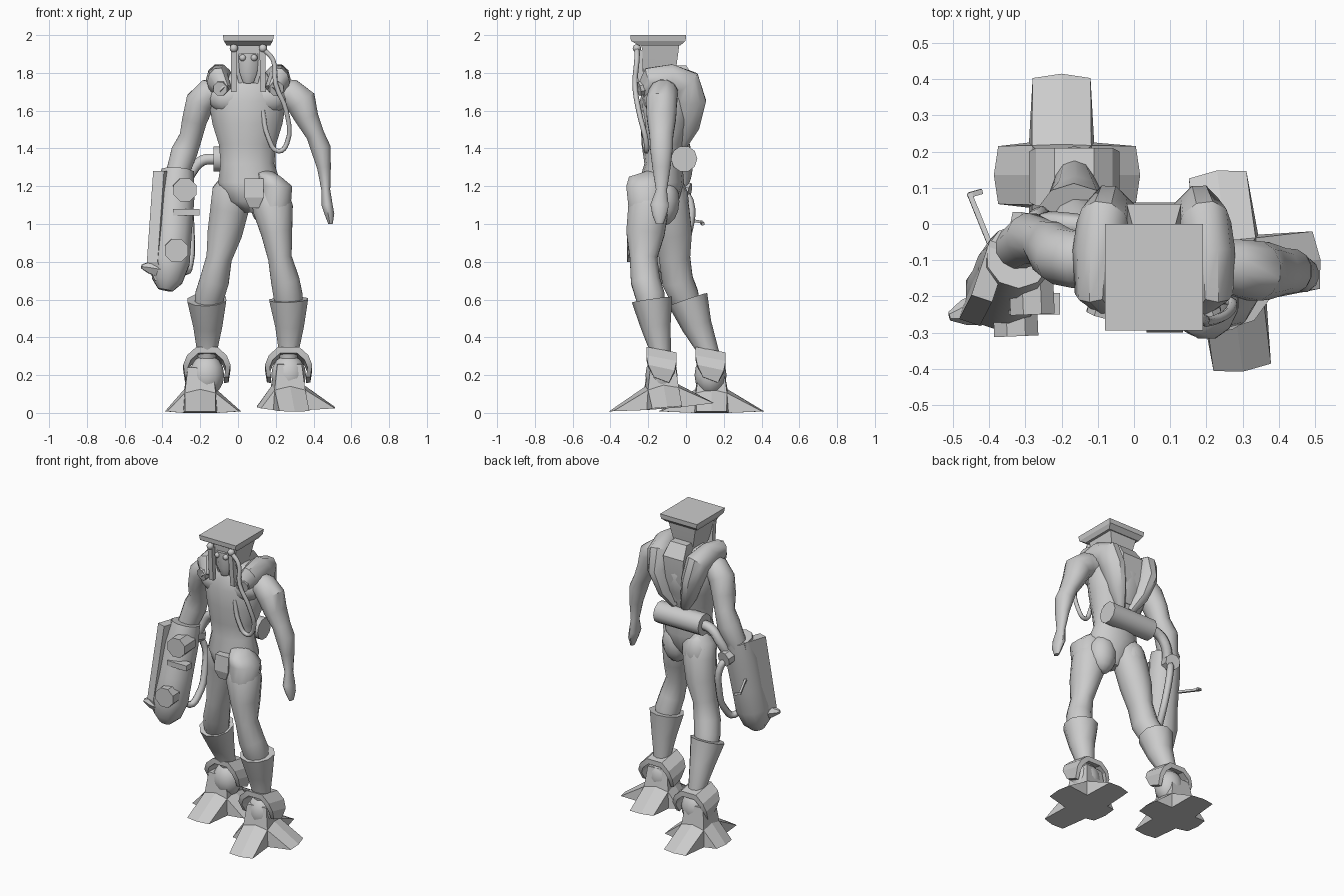
import bpy, bmesh, math
from mathutils import Vector

cube = bpy.data.objects.get("Cube")
if cube:
    bpy.data.objects.remove(cube)

grey = bpy.data.materials.new("plain grey")
grey.use_nodes = True
colour = (.6, .6, .6, 1)
grey.diffuse_color = colour
grey.node_tree.nodes["Principled BSDF"].inputs["Base Color"].default_value = colour

X, Y, Z = Vector((1, 0, 0)), Vector((0, 1, 0)), Vector((0, 0, 1))
MID = .055          # middle of the upper body
SIDES = (("right", -1), ("left", 1))


def activate(obj):
    bpy.ops.object.select_all(action='DESELECT')
    obj.select_set(True)
    bpy.context.view_layer.objects.active = obj


def finish(name, bm, angle=40):
    """Turn a bmesh into a named, shaded object."""
    bmesh.ops.recalc_face_normals(bm, faces=bm.faces)
    mesh = bpy.data.meshes.new(name)
    bm.to_mesh(mesh)
    bm.free()
    obj = bpy.data.objects.new(name, mesh)
    bpy.context.collection.objects.link(obj)
    mesh.materials.append(grey)
    activate(obj)
    bpy.ops.object.shade_smooth_by_angle(angle=math.radians(angle))


def loft(name, stations, sides=12, ref=Y, flat=False, angle=40):
    """Skin elliptical rings (x, y, z, width radius, depth radius) along a path."""
    bm = bmesh.new()
    centres = [Vector(s[:3]) for s in stations]
    rings = []
    for i, s in enumerate(stations):
        t = centres[min(i + 1, len(centres) - 1)] - centres[max(i - 1, 0)]
        t = Z if flat else t.normalized()
        u = ref.cross(t).normalized()
        v = t.cross(u)
        ring = []
        for k in range(sides):
            a = math.tau * (k + .5) / sides
            ring.append(bm.verts.new(centres[i] + u * s[3] * math.cos(a) + v * s[-1] * math.sin(a)))
        rings.append(ring)
    for low, high in zip(rings, rings[1:]):
        for k in range(sides):
            n = (k + 1) % sides
            bm.faces.new((low[k], low[n], high[n], high[k]))
    bm.faces.new(rings[0])
    bm.faces.new(rings[-1])
    finish(name, bm, angle)


def rod(name, a, b, r, sides=8):
    along = Vector(b) - Vector(a)
    ref = Y if abs(along.normalized().y) < .7 else X
    loft(name, [(*a, r), (*b, r)], sides, ref)


def block(name, stations, ref=Y):
    """Four-sided tapering solid; each station is x, y, z, half width, half depth."""
    k = math.sqrt(2)
    loft(name, [(*s[:3], s[3] * k, s[4] * k) for s in stations], 4, ref, True, 20)


def ball(name, centre, size):
    bm = bmesh.new()
    bmesh.ops.create_uvsphere(bm, u_segments=12, v_segments=8, radius=1)
    bmesh.ops.scale(bm, vec=size, verts=bm.verts)
    bmesh.ops.translate(bm, vec=centre, verts=bm.verts)
    finish(name, bm, 60)


def hose(name, points, r):
    """Smooth bent tube through a few points."""
    curve = bpy.data.curves.new(name, 'CURVE')
    curve.dimensions = '3D'
    curve.bevel_depth, curve.bevel_resolution, curve.resolution_u = r, 1, 4
    curve.use_fill_caps = True
    spline = curve.splines.new('BEZIER')
    spline.bezier_points.add(len(points) - 1)
    for bp, co in zip(spline.bezier_points, points):
        bp.co = co
        bp.handle_left_type = bp.handle_right_type = 'AUTO'
    curve.materials.append(grey)
    obj = bpy.data.objects.new(name, curve)
    bpy.context.collection.objects.link(obj)
    activate(obj)
    bpy.ops.object.convert(target='MESH')


def foot(name, cx, cy, turn, outer, inner, pitch):
    """Four-toed star foot with a raised ankle block; pitch lifts the heel."""
    bm = bmesh.new()

    def vert(x, y, z):
        c, s = math.cos(turn), math.sin(turn)
        return bm.verts.new((cx + x * c - y * s, cy + x * s + y * c, z + pitch * (y + .28)))

    signs = [(-1, -1), (1, -1), (1, 1), (-1, 1)]
    base, mid, top = [[vert(r * sx, r * sy, z) for sx, sy in signs]
                      for r, z in ((.09, 0), (.082, .105), (.065, .24))]
    outline = []
    toes = ((-Y, .268), (X, outer), (Y, .268), (-X, inner))
    for i, (d, length) in enumerate(toes):
        n = (i + 1) % 4
        side = Z.cross(d)
        left, right = [vert(*(d * length + side * w).xy, .008) for w in (-.08, .08)]
        tip = vert(*(d * (length + .012)).xy, .008)
        ridge = vert(*(d * .085).xy, .125)
        bm.faces.new((left, tip, ridge, mid[i]))
        bm.faces.new((tip, right, mid[n], ridge))
        bm.faces.new((left, mid[i], base[i]))
        bm.faces.new((right, base[n], mid[n]))
        bm.faces.new((mid[i], ridge, mid[n], top[n], top[i]))
        outline += [base[i], left, tip, right]
    bm.faces.new(outline)
    bm.faces.new(top)
    finish(name, bm, 15)


def ankle_cuff(name, cx, cy):
    """Horseshoe band arching over the ankle, deeper at its top."""
    bm = bmesh.new()
    half = [(.115, .175, .04), (.125, .24, .07), (.105, .29, .08), (.055, .335, .08)]
    outer = half + [(-x, z, d) for x, z, d in reversed(half)]
    rows = [[bm.verts.new((cx + x * k, cy + s * d, .17 + (z - .17) * k - s * .015)) for x, z, d in outer]
            for s, k in ((-1, 1), (-1, .8), (1, .8), (1, 1))]
    for a, b in zip(rows, rows[1:] + rows[:1]):
        for k in range(len(outer) - 1):
            bm.faces.new((a[k], a[k + 1], b[k + 1], b[k]))
    for k in (0, -1):
        bm.faces.new([row[k] for row in rows])
    finish(name, bm, 25)


# Torso and pelvis
loft("torso", [(.07, -.13, 1.06, .035, .05), (.065, -.14, 1.12, .12, .1), (.06, -.13, 1.22, .17, .12),
               (.05, -.12, 1.32, .145, .1), (.05, -.12, 1.42, .155, .115), (.05, -.1, 1.53, .19, .14),
               (.05, -.095, 1.65, .21, .15), (.05, -.1, 1.74, .2, .12), (MID, -.11, 1.8, .09, .08)], 14, flat=True)
for side, s in SIDES:
    ball(side + "_chest", (MID + s * .095, -.155, 1.665), (.115, .075, .085))
    ball(side + "_buttock", (MID + s * .095, -.095 - s * .025, 1.12), (.09, .085, .13))
block("loin_plate", [(.085, -.265, 1.085, .025, .02), (.085, -.26, 1.14, .05, .04), (.085, -.25, 1.24, .05, .04)])
loft("hip_crest", [(.19, -.21, 1.06, .09, .095), (.2, -.21, 1.2, .09, .11), (.17, -.21, 1.25, .06, .095),
                   (.13, -.16, 1.28, .05, .05)], 12, flat=True, angle=60)

# Collar rolls over both shoulders, meeting low on the back
for side, s in SIDES:
    loft(side + "_collar_roll",
         [(MID + s * a, y, z, w, d) for a, y, z, w, d in
          ((.12, -.22, 1.7, .05, .04), (.16, -.18, 1.755, .08, .06), (.155, -.08, 1.765, .085, .07),
           (.14, -.005, 1.74, .09, .075), (.125, .02, 1.65, .09, .065), (.085, .005, 1.52, .07, .05),
           (.035, -.02, 1.42, .03, .03))], 10, X)
    rod(side + "_collar_plug", (MID + s * .13, -.18, 1.73), (MID + s * .15, -.25, 1.715), .04)
block("back_panel", [(MID, -.03, 1.45, .03, .04), (MID, -.005, 1.62, .06, .055),
                     (MID, -.0, 1.76, .075, .055), (MID, -.05, 1.84, .06, .05)])

# Head with its flat flared cap
block("head", [(MID, -.14, 1.74, .05, .07), (MID, -.14, 1.84, .075, .09), (MID, -.135, 1.95, .1, .1)])
block("cap", [(MID, -.14, 1.945, .115, .11), (MID, -.147, 1.97, .13, .145), (MID, -.147, 2, .135, .147)])
loft("face", [(MID, -.21, 1.75, .03, .03), (MID, -.22, 1.8, .05, .04), (MID, -.21, 1.9, .06, .05)], 8)
for side, s in SIDES:
    ball(side + "_eye", (MID + s * .03, -.25, 1.88), (.018, .018, .018))
    ball(side + "_head_knob", (MID + s * .077, -.26, 1.93), (.022, .022, .022))
    block(side + "_cheek_bar", [(MID + s * .078, -.235, 1.7, .014, .014), (MID + s * .075, -.25, 1.92, .016, .018)])
hose("breathing_hose", [(.13, -.26, 1.93), (.185, -.26, 1.87), (.2, -.27, 1.74), (.255, -.25, 1.6),
                        (.26, -.21, 1.43), (.215, -.21, 1.385), (.16, -.22, 1.46), (.13, -.22, 1.6)], .014)

# Arms
loft("left_arm", [(.2, -.11, 1.7, .07), (.28, -.12, 1.69, .08), (.335, -.13, 1.645, .085), (.365, -.13, 1.56, .065, .08),
                  (.41, -.13, 1.47, .05, .065), (.438, -.13, 1.4, .055, .062), (.455, -.13, 1.3, .038, .05),
                  (.465, -.13, 1.18, .024, .03), (.472, -.14, 1.1, .03, .05), (.485, -.14, 1.05, .026, .04),
                  (.49, -.14, 1, .012, .02)])
loft("right_arm", [(-.08, -.1, 1.7, .07), (-.155, -.1, 1.69, .08), (-.2, -.09, 1.645, .08), (-.23, -.07, 1.55, .068, .08),
                   (-.25, -.05, 1.46, .062), (-.285, -.04, 1.38, .072), (-.33, -.07, 1.24, .06)])

# Legs, boots and feet
loft("left_leg", [(.14, -.16, 1.24, .06, .06), (.165, -.19, 1.17, .1, .1), (.185, -.2, 1.08, .11, .11),
                  (.205, -.215, .95, .085, .105), (.222, -.225, .82, .065, .075), (.25, -.215, .7, .078, .08),
                  (.265, -.19, .62, .08), (.268, -.18, .55, .07)])
loft("right_leg", [(-.01, -.11, 1.25, .07, .07), (-.03, -.1, 1.17, .11, .1), (-.045, -.08, 1.08, .105, .1),
                   (-.07, -.065, .95, .095, .1), (-.1, -.06, .82, .07, .085), (-.125, -.045, .7, .08, .085),
                   (-.15, -.01, .62, .08), (-.16, .01, .55, .07)])
for side, x, top_y, ankle_y in (("left", .268, -.18, -.13), ("right", -.165, .01, .13)):
    loft(side + "_boot", [(x, top_y, .6, .108), (x + .005, top_y * .6 + ankle_y * .4, .46, .08),
                          (x, ankle_y, .3, .05), (x, ankle_y, .2, .05)], 10)
    ball(side + "_ankle", (x, ankle_y, .2), (.092, .085, .11))
    ankle_cuff(side + "_cuff", x, ankle_y)
foot("left_foot", .265, -.13, .127, .24, .155, .08)
foot("right_foot", -.2, .135, math.pi, .175, .205, 0)

# Tank across the lower back with its feed hose
rod("back_tank", (-.13, -.01, 1.345), (.2, -.01, 1.345), .07, 10)
hose("tank_hose", [(-.11, -.01, 1.345), (-.19, .0, 1.335), (-.25, .0, 1.27), (-.29, -.03, 1.18)], .032)

# Arm cannon
loft("cannon_body", [(-.32, -.09, 1.28, .09), (-.33, -.12, 1.15, .105), (-.345, -.16, .95, .105),
                     (-.36, -.19, .8, .11), (-.375, -.205, .7, .085), (-.385, -.21, .65, .04)], 10)
block("cannon_side_plate", [(-.395, -.21, .7, .03, .05), (-.435, -.215, .8, .03, .06),
                            (-.395, -.13, 1.28, .03, .08)], Vector((.32, .95, 0)))
loft("cannon_fin", [(-.41, -.23, .76, .05), (-.47, -.245, .77, .035), (-.51, -.255, .775, .012)], 6)
for name, x, y, z in (("upper", -.285, -.19, 1.18), ("lower", -.33, -.25, .86)):
    rod(name + "_cannon_knob", (x, y + .06, z), (x + .005, y - .06, z), .066)
rod("rear_cannon_knob", (-.31, -.08, 1.19), (-.29, .02, 1.17), .05)
block("front_grip", [(-.275, -.22, 1.045, .07, .03), (-.275, -.22, 1.08, .07, .03)])
hose("cannon_loop_hose", [(-.3, -.02, 1.17), (-.27, .02, 1.12), (-.25, .01, .95), (-.255, -.05, .8),
                          (-.28, -.11, .75), (-.32, -.14, .83)], .022)
rod("cannon_bar", (-.38, -.1, 1.04), (-.455, .085, 1.01), .01, 4)
rod("cannon_bar_hook", (-.455, .08, 1.01), (-.42, .09, 1), .01, 4)
